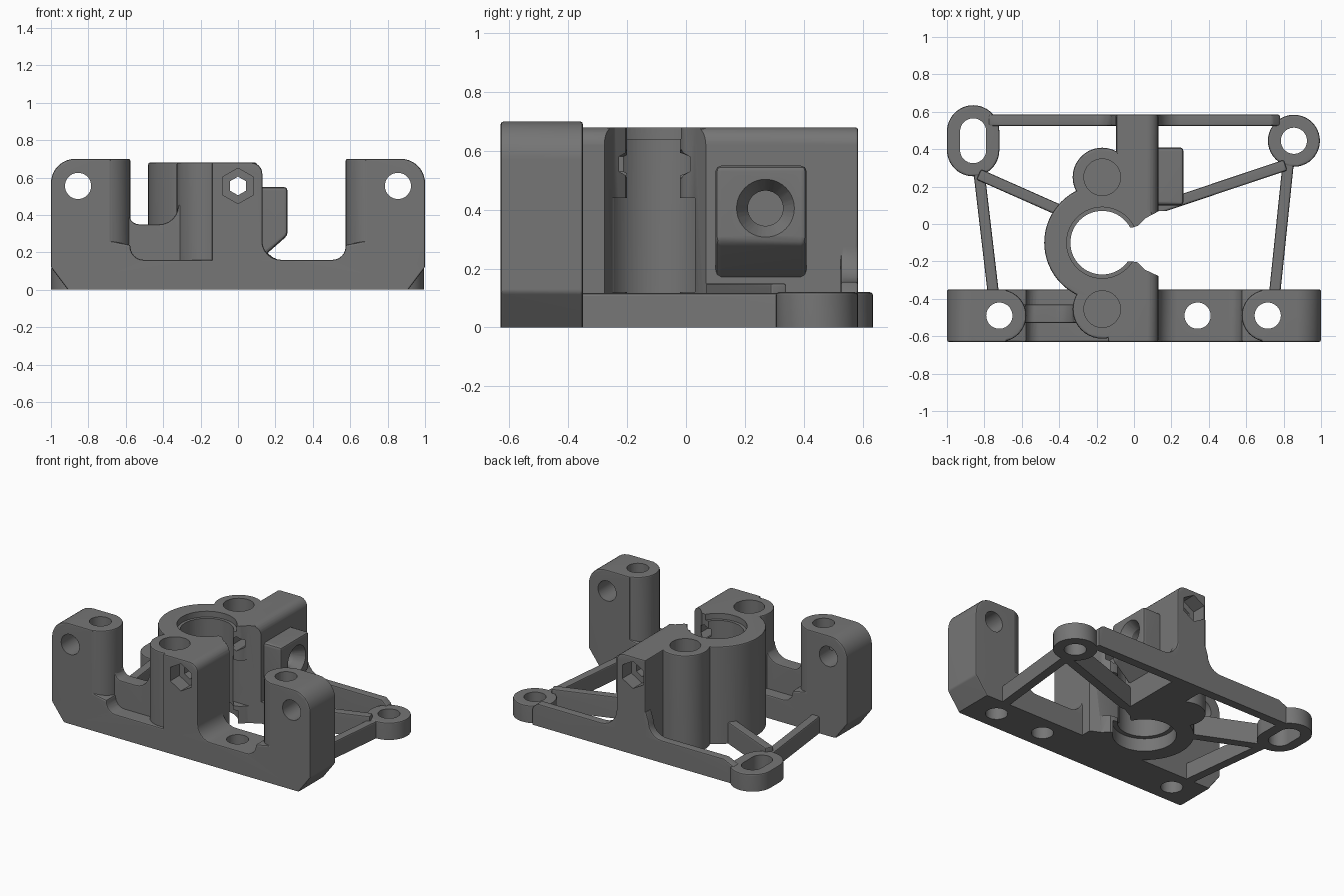
import bpy, bmesh, math
from mathutils import Vector

if "Cube" in bpy.data.objects:
    bpy.data.objects.remove(bpy.data.objects["Cube"])

grey = bpy.data.materials.new("dark_grey_plastic")
grey.diffuse_color = (0.18, 0.18, 0.18, 1)
grey.use_nodes = True
grey.node_tree.nodes["Principled BSDF"].inputs["Base Color"].default_value = grey.diffuse_color
solids, cutters = [], []


def arc(cx, cy, r, a0=0, a1=360, n=40):
    """Points on an arc; a full circle leaves out the repeated end point."""
    steps = n if abs(a1 - a0) >= 360 else n + 1
    return [(cx + r * math.cos(math.radians(a0 + (a1 - a0) * i / n)),
             cy + r * math.sin(math.radians(a0 + (a1 - a0) * i / n))) for i in range(steps)]


def prism(name, pts, axis, a, b, bevel=0.0, taper=1.0, cut=False):
    """Extrude an outline along an axis from a to b, softening edges above the floor."""
    place = {'X': lambda u, v, w: (w, u, v),
             'Y': lambda u, v, w: (u, w, v),
             'Z': lambda u, v, w: (u, v, w)}[axis]
    cu = sum(p[0] for p in pts) / len(pts)
    cv = sum(p[1] for p in pts) / len(pts)
    bm = bmesh.new()
    lo = [bm.verts.new(place(u, v, a)) for u, v in pts]
    hi = [bm.verts.new(place(cu + (u - cu) * taper, cv + (v - cv) * taper, b)) for u, v in pts]
    bm.faces.new(lo)
    bm.faces.new(hi)
    for i in range(len(pts)):
        j = (i + 1) % len(pts)
        bm.faces.new((lo[i], lo[j], hi[j], hi[i]))
    bmesh.ops.recalc_face_normals(bm, faces=bm.faces)
    if bevel:
        edges = [e for e in bm.edges if e.calc_face_angle(0) > 0.6
                 and max(v.co.z for v in e.verts) > 0.001]
        bmesh.ops.bevel(bm, geom=edges, offset=bevel, segments=2, profile=0.5,
                        affect='EDGES', clamp_overlap=True)
    bmesh.ops.triangulate(bm, faces=bm.faces)
    mesh = bpy.data.meshes.new(name)
    bm.to_mesh(mesh)
    bm.free()
    mesh.materials.append(grey)
    ob = bpy.data.objects.new(name, mesh)
    bpy.context.collection.objects.link(ob)
    (cutters if cut else solids).append(ob)
    return ob


def rect(u0, u1, v0, v1):
    return [(u0, v0), (u1, v0), (u1, v1), (u0, v1)]


def strut(name, p, q, height, width=0.06):
    p, q = Vector(p), Vector(q)
    d = (q - p).normalized() * width / 2
    n = Vector((-d.y, d.x))
    prism(name, [tuple(p + n), tuple(p - n), tuple(q - n), tuple(q + n)], 'Z', 0, height, 0.01)


def measure(mesh):
    """Volume and number of open edges."""
    bm = bmesh.new()
    bm.from_mesh(mesh)
    result = bm.calc_volume(), sum(not e.is_manifold for e in bm.edges)
    bm.free()
    return result


def combine(base, ob, operation):
    """Apply one boolean, trying solvers and tiny shifts until the volume is plausible."""
    va, vb = measure(base.data)[0], measure(ob.data)[0]
    best = None
    for solver, shift in [(s, k) for k in (0, 0.0007, -0.0011) for s in ('MANIFOLD', 'EXACT')]:
        ob.location = (shift, shift * 0.7, 0)
        mod = base.modifiers.new("join", 'BOOLEAN')
        mod.operation, mod.solver, mod.object = operation, solver, ob
        bpy.context.view_layer.update()
        deps = bpy.context.evaluated_depsgraph_get()
        mesh = bpy.data.meshes.new_from_object(base.evaluated_get(deps))
        base.modifiers.clear()
        v, opened = measure(mesh)
        if operation == 'UNION':
            good = max(va, vb) + 1e-7 < v < va + vb + 1e-5
        else:
            good = va - vb - 1e-5 < v < va - 1e-7
        if good and (best is None or opened < best[0]):
            best = (opened, mesh)
        if good and opened == 0:
            break
    if best:
        base.data = best[1]


# Front bar with two end towers, as one outline seen from the front
right = ([(0.91, 0), (1, 0.12)] + arc(0.87, 0.57, 0.13, 0, 90, 10)
         + [(0.68, 0.7), (0.68, 0.26), (0.575, 0.24)] + arc(0.505, 0.23, 0.07, 0, -90, 6))
left = [(-x, z) for x, z in reversed(right)]
middle = arc(0.23, 0.26, 0.1, 270, 180, 6) + [(0.1, 0.3), (-0.1, 0.3), (-0.1, 0.16)]
prism("front_bar", right + middle + left, 'Y', -0.63, -0.35, 0.01)
for s in (-1, 1):
    prism("tower_boss", arc(s * 0.715, -0.49, 0.139), 'Z', 0.1, 0.7, 0.01)

# Rib joining the left tower to the clamp
prism("tower_rib", [(-0.72, 0.1), (-0.3, 0.1), (-0.3, 0.46)] + arc(-0.42, 0.45, 0.1, 0, -90, 6)
      + arc(-0.53, 0.40, 0.05, 270, 180, 5) + [(-0.72, 0.41)], 'Y', -0.53, -0.43, 0.01)

# Clamp body: ring, two screw lobes and two jaws
prism("clamp_ring", arc(-0.17, -0.1, 0.31, n=64), 'Z', 0, 0.68, 0.01)
for y in (0.25, -0.455):
    prism("clamp_lobe", arc(-0.17, y, 0.158), 'Z', 0, 0.68, 0.01)


def jaw(x0):
    return [(x0, 0), (0.13, 0)] + arc(0.07, 0.62, 0.06, 0, 90, 6) + [(x0, 0.68)]


prism("front_jaw", jaw(-0.14), 'Y', -0.63, -0.18, 0.01)
prism("rear_jaw", jaw(-0.095), 'Y', -0.04, 0.585, 0.01)
prism("jaw_bridge", rect(-0.2, 0.0, 0.2, 0.385), 'Z', 0, 0.675, 0.01)

# Side block with sloping underside
prism("side_block", [(0.08, 0.13), (0.14, 0.18), (0.265, 0.29), (0.265, 0.55), (0.08, 0.55)],
      'Y', 0.1, 0.41, 0.02)

# Rear wall sweeping up into the rear jaw
prism("rear_wall", [(-0.78, 0), (0.78, 0), (0.78, 0.12), (0.74, 0.155)]
      + arc(0.25, 0.275, 0.12, 270, 180, 6) + [(0.13, 0.32), (-0.1, 0.32)]
      + arc(-0.22, 0.255, 0.1, 0, -90, 6) + [(-0.70, 0.155), (-0.78, 0.12)],
      'Y', 0.525, 0.585, 0.01)

# Mounting lugs and thin struts
prism("slotted_lug", arc(-0.86, 0.495, 0.14, 0, 180, 24) + arc(-0.86, 0.395, 0.14, 180, 360, 24),
      'Z', 0, 0.12, 0.01)
prism("round_lug", arc(0.855, 0.445, 0.139), 'Z', 0, 0.12, 0.01)
strut("left_arm", (-0.83, 0.29), (-0.75, -0.39), 0.117)
strut("right_arm", (0.825, 0.33), (0.75, -0.39), 0.117)
strut("left_brace", (-0.83, 0.265), (-0.39, 0.07), 0.15)
strut("right_brace", (0.81, 0.315), (0.08, 0.07), 0.15)

# Clamp bore, its wider ends, and the flared opening
prism("bore", arc(-0.17, -0.1, 0.17, n=64), 'Z', -0.1, 0.8, cut=True)
prism("bore_top", arc(-0.17, -0.1, 0.19, n=64), 'Z', 0.64, 0.8, cut=True)
prism("bore_bottom", arc(-0.17, -0.1, 0.2, n=64), 'Z', -0.1, 0.09, cut=True)
prism("opening", [(-0.1, -0.02), (-0.01, -0.02), (0.02, -0.01), (0.06, 0.03), (0.135, 0.07),
                  (0.2, 0.07), (0.2, -0.28), (0.135, -0.28), (0.06, -0.245), (0.02, -0.205),
                  (-0.01, -0.2), (-0.1, -0.2)], 'Z', -0.1, 0.8, cut=True)
prism("lower_opening", rect(-0.08, 0.2, -0.25, 0.03), 'Z', 0.12, 0.44, cut=True)

# Screw holes
for y in (0.25, -0.455):
    prism("lobe_hole", arc(-0.17, y, 0.098), 'Z', 0.45, 0.8, cut=True)
for x in (-0.72, 0.34, 0.715):
    prism("bar_hole", arc(x, -0.49, 0.07), 'Z', -0.1, 0.8, cut=True)
for x in (-0.855, 0.855):
    prism("tower_hole", arc(x, 0.555, 0.07), 'Y', -0.8, -0.2, cut=True)
prism("round_lug_hole", arc(0.855, 0.445, 0.07), 'Z', -0.1, 0.3, cut=True)
prism("lug_slot", arc(-0.86, 0.495, 0.07, 0, 180, 16) + arc(-0.86, 0.395, 0.07, 180, 360, 16),
      'Z', -0.1, 0.3, cut=True)
prism("clamp_screw_hole", arc(0, 0.555, 0.05, 90, 450, 6), 'Y', -0.8, 0.8, cut=True)
prism("front_nut_pocket", arc(0, 0.555, 0.095, 90, 450, 6), 'Y', -0.8, -0.53, cut=True)
prism("rear_nut_pocket", arc(0, 0.555, 0.095, 90, 450, 6), 'Y', 0.485, 0.8, cut=True)
prism("block_hole", arc(0.27, 0.405, 0.06), 'X', 0.06, 0.4, cut=True)
prism("block_countersink", arc(0.27, 0.405, 0.1), 'X', 0.268, 0.2, taper=0.6, cut=True)

# Merge the parts and cut the holes
bracket = solids[0]
for ob in solids[1:]:
    combine(bracket, ob, 'UNION')
for ob in cutters:
    combine(bracket, ob, 'DIFFERENCE')
for ob in solids[1:] + cutters:
    bpy.data.objects.remove(ob)
bracket.name = "clamp_bracket"
bracket.data.materials.clear()
bracket.data.materials.append(grey)
for poly in bracket.data.polygons:
    poly.material_index = 0

bpy.context.view_layer.objects.active = bracket
bracket.select_set(True)
bpy.ops.object.shade_smooth_by_angle(angle=math.radians(30))
normals = bracket.modifiers.new("even_normals", 'WEIGHTED_NORMAL')
normals.keep_sharp = True
